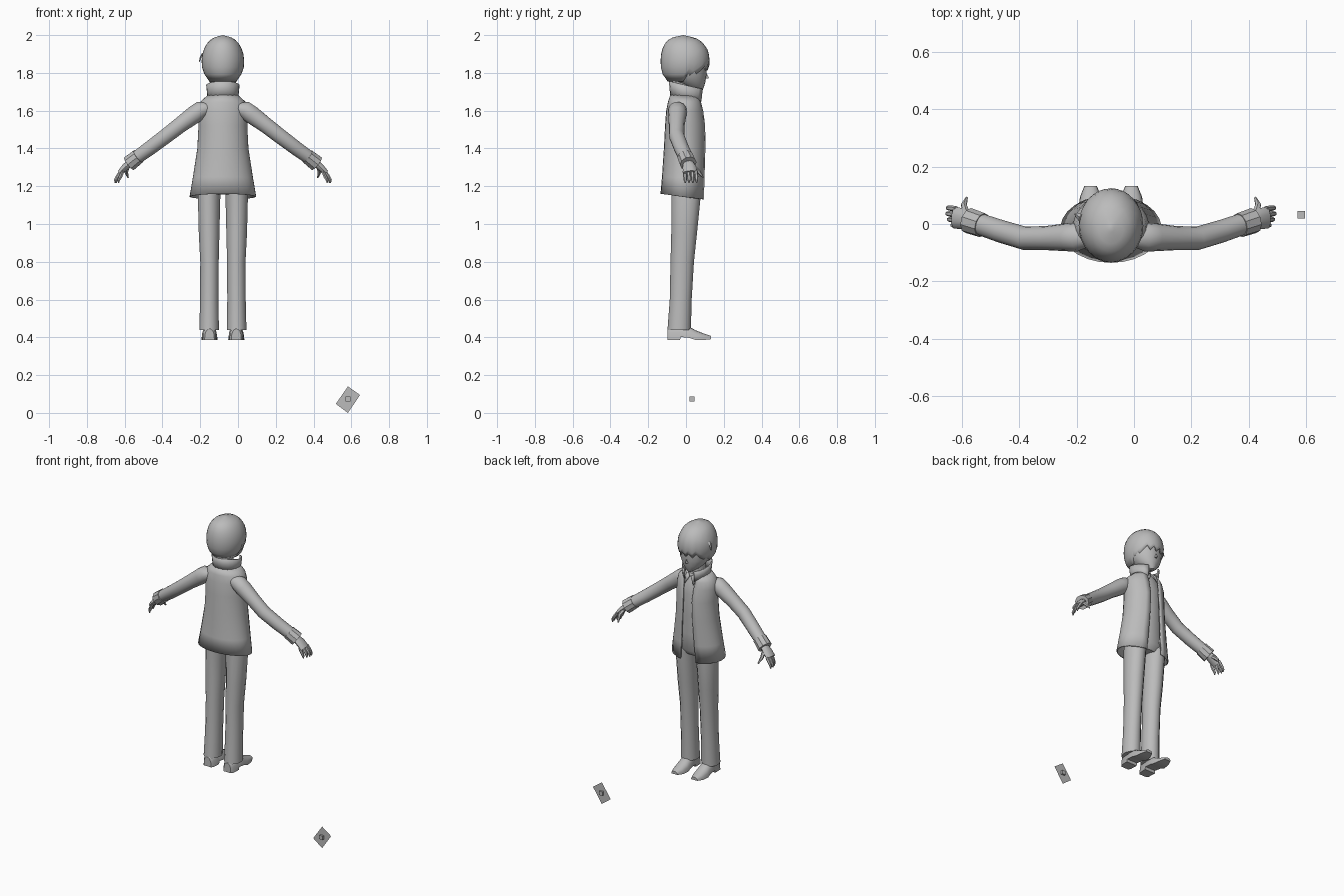
import bpy, bmesh, math
from mathutils import Vector

CX = -0.08  # figure's centre line
grey = bpy.data.materials.new("plain grey")
grey.diffuse_color = (0.5, 0.5, 0.5, 1)


def finish(name, bm, mirror=False, thick=0, x=CX, angle=40):
    bmesh.ops.remove_doubles(bm, verts=bm.verts, dist=1e-5)
    bmesh.ops.recalc_face_normals(bm, faces=bm.faces)
    me = bpy.data.meshes.new(name)
    bm.to_mesh(me)
    bm.free()
    me.materials.append(grey)
    ob = bpy.data.objects.new(name, me)
    ob.location.x = x
    bpy.context.collection.objects.link(ob)
    if thick:
        mod = ob.modifiers.new("thickness", 'SOLIDIFY')
        mod.thickness, mod.offset = thick, -1
    if mirror:
        ob.modifiers.new("mirror", 'MIRROR')
    bpy.ops.object.select_all(action='DESELECT')
    bpy.context.view_layer.objects.active = ob
    ob.select_set(True)
    bpy.ops.object.shade_smooth_by_angle(angle=math.radians(angle))
    return ob


def skin(bm, rings, closed=True, caps=True):
    """Bridge rows of points with quads."""
    rows = [[bm.verts.new(p) for p in r] for r in rings]
    n = len(rows[0])
    for a, b in zip(rows, rows[1:]):
        for i in range(n if closed else n - 1):
            j = (i + 1) % n
            bm.faces.new((a[i], a[j], b[j], b[i]))
    if caps:
        bm.faces.new(rows[0])
        bm.faces.new(rows[-1])


def loft(name, rings, n=16, **kw):
    """Closed body of elliptical rings: z, cx, cy, rx, ry."""
    bm = bmesh.new()
    skin(bm, [[(cx + rx * math.sin(k * math.tau / n), cy + ry * math.cos(k * math.tau / n), z)
               for k in range(n)] for z, cx, cy, rx, ry in rings])
    return finish(name, bm, **kw)


def tube(bm, pts, n=10):
    """Tube along a path: x, y, z, radius towards y, radius across."""
    P = [Vector(p[:3]) for p in pts]
    rings = []
    for i, p in enumerate(P):
        t = (P[min(i + 1, len(P) - 1)] - P[max(i - 1, 0)]).normalized()
        u = Vector((0, 1, 0))
        u = (u - t * u.dot(t)).normalized()
        v = t.cross(u)
        rings.append([p + u * pts[i][3] * math.cos(k * math.tau / n)
                      + v * pts[i][4] * math.sin(k * math.tau / n) for k in range(n)])
    skin(bm, rings)


def lerp_table(table, z):
    for a, b in zip(table, table[1:]):
        if b[0] <= z <= a[0]:
            f = (a[0] - z) / (a[0] - b[0])
            return [p + (q - p) * f for p, q in zip(a[1:], b[1:])]
    return table[-1][1:]


# Open jacket: z, cy, rx, ry, half opening angle, front dip
bm = bmesh.new()
rows = []
for z, cy, rx, ry, gap, dip in [(1.16, -0.017, 0.177, 0.118, 0.32, 0.03),
                                (1.25, -0.012, 0.160, 0.115, 0.30, 0.01),
                                (1.40, -0.005, 0.136, 0.112, 0.28, 0),
                                (1.52, -0.003, 0.130, 0.108, 0.25, 0),
                                (1.60, -0.005, 0.132, 0.100, 0.28, 0),
                                (1.645, -0.006, 0.122, 0.090, 0.35, 0),
                                (1.685, -0.005, 0.078, 0.078, 0.45, 0)]:
    row = []
    for k in range(25):
        a = gap + (math.tau - 2 * gap) * k / 24
        row.append((rx * math.sin(a), cy + ry * math.cos(a), z - dip * (1 + math.cos(a)) / 2))
    rows.append(row)
skin(bm, rows, closed=False, caps=False)
finish("jacket", bm, thick=0.008)

# Standing collar with pointed front corners
bm = bmesh.new()
rows = []
for t in (0, 0.5, 1):
    row = []
    for k in range(17):
        a = 0.42 + (math.tau - 0.84) * k / 16
        front = (1 + math.cos(a)) / 2
        r = 0.074 + 0.008 * t
        row.append((r * math.sin(a), -0.002 + (r + 0.012 * front) * math.cos(a),
                    1.672 - 0.025 * front + t * (0.085 - 0.018 * front)))
    rows.append(row)
skin(bm, rows, closed=False, caps=False)
finish("jacket_collar", bm, thick=0.007)

# Shirt and hips under the jacket
loft("shirt", [(1.155, 0, 0, 0.09, 0.06), (1.19, 0, 0, 0.122, 0.085), (1.30, 0, -0.002, 0.115, 0.088),
               (1.42, 0, 0, 0.108, 0.09), (1.56, 0, 0, 0.11, 0.088), (1.63, 0, 0, 0.10, 0.075),
               (1.68, 0, -0.005, 0.055, 0.055)], n=20)
loft("neck", [(1.66, 0, -0.012, 0.046, 0.046), (1.80, 0, -0.008, 0.044, 0.046)], n=12)

# Shirt collar leaves
bm = bmesh.new()
q = [bm.verts.new(p) for p in [(0.004, 0.072, 1.672), (0.03, 0.085, 1.625),
                               (0.052, 0.068, 1.665), (0.045, 0.04, 1.70)]]
bm.faces.new(q)
finish("shirt_collar", bm, mirror=True, thick=0.005)

# Trouser legs with hems
loft("trouser_legs", [(1.24, 0.062, 0, 0.055, 0.08), (1.15, 0.073, 0, 0.061, 0.078),
                      (0.95, 0.073, -0.010, 0.056, 0.068), (0.80, 0.071, -0.020, 0.050, 0.062),
                      (0.60, 0.072, -0.028, 0.050, 0.058), (0.44, 0.073, -0.036, 0.053, 0.062)],
     n=14, mirror=True)

# Shoes: y, half width, bottom, top
bm = bmesh.new()
rows = []
for y, w, zb, zt in [(-0.098, 0.026, 0.385, 0.445), (-0.085, 0.036, 0.385, 0.46),
                     (-0.032, 0.038, 0.385, 0.465), (-0.028, 0.038, 0.402, 0.465),
                     (0.02, 0.040, 0.397, 0.455), (0.05, 0.043, 0.386, 0.438),
                     (0.095, 0.037, 0.386, 0.420), (0.132, 0.022, 0.390, 0.408)]:
    rows.append([(0.071 + w * math.cos(k * math.pi / 8), y, zb + (zt - zb) * math.sin(k * math.pi / 8) ** 0.7)
                 for k in range(8)] + [(0.071 - w, y, zb)])
skin(bm, rows)
finish("shoes", bm, mirror=True)

# Sleeves and turned cuffs
bm = bmesh.new()
tube(bm, [(0.075, -0.042, 1.615, 0.035, 0.03), (0.118, -0.045, 1.603, 0.050, 0.048),
          (0.150, -0.046, 1.580, 0.049, 0.049), (0.225, -0.049, 1.525, 0.042, 0.043),
          (0.300, -0.050, 1.467, 0.041, 0.041), (0.385, -0.025, 1.403, 0.040, 0.039),
          (0.470, 0.004, 1.342, 0.038, 0.036)], n=14)
finish("sleeves", bm, mirror=True)
bm = bmesh.new()
tube(bm, [(0.448, -0.004, 1.358, 0.043, 0.041), (0.496, 0.012, 1.320, 0.045, 0.044)], n=10)
finish("cuffs", bm, mirror=True, angle=30)

# Hands: palm, four fingers, thumb
bm = bmesh.new()
tube(bm, [(0.485, 0.010, 1.328, 0.026, 0.020), (0.515, 0.018, 1.303, 0.036, 0.020),
          (0.545, 0.022, 1.272, 0.038, 0.015)])
for i in range(4):
    y, r = -0.008 + 0.020 * i, 0.010
    out = (-0.016, -0.004, 0.002, 0)[i]
    tube(bm, [(0.538 + out / 2, y, 1.280, r, r), (0.557 + out, y + 0.003, 1.252, r, r),
              (0.568 + out, y + 0.004, 1.232, r * 0.8, r * 0.8), (0.568 + out, y + 0.004, 1.217, 0.003, 0.003)], n=6)
tube(bm, [(0.505, 0.036, 1.305, 0.012, 0.014), (0.512, 0.066, 1.278, 0.011, 0.011),
          (0.502, 0.092, 1.245, 0.004, 0.004)], n=6)
finish("hands", bm, mirror=True)

# Face with nose
loft("face", [(1.705, 0, 0.068, 0.014, 0.018), (1.722, 0, 0.050, 0.040, 0.044), (1.75, 0, 0.028, 0.070, 0.074),
              (1.785, 0, 0.014, 0.090, 0.094), (1.83, 0, 0.008, 0.100, 0.102), (1.90, 0, 0, 0.098, 0.105),
              (1.95, 0, -0.005, 0.07, 0.08)], n=20)
bm = bmesh.new()
skin(bm, [[(-0.011, 0.098, 1.768), (0.011, 0.098, 1.768), (0, 0.103, 1.81)],
          [(-0.001, 0.121, 1.772), (0.001, 0.121, 1.772), (0, 0.121, 1.775)]])
finish("nose", bm)

# Hair shell: rounded crown, ragged fringe, longer sides and nape
profile = [(2.0, -0.015, 0, 0), (1.985, -0.015, 0.055, 0.068), (1.96, -0.010, 0.082, 0.100),
           (1.92, -0.006, 0.104, 0.122), (1.88, -0.005, 0.113, 0.130), (1.83, -0.005, 0.111, 0.128),
           (1.79, -0.010, 0.097, 0.113), (1.755, -0.015, 0.072, 0.082)]
N = 32
rows = []
for s in range(11):
    row = []
    for k in range(N):
        a = k * math.tau / N
        off = min(a, math.tau - a)
        if off < 0.8:
            low = 1.812 + (0.026 if k % 2 else 0)
        elif off < 1.5:
            low = 1.775 + (0.02 if k % 2 else 0)
        else:
            low = 1.755
        z = 2 - (2 - low) * (1 - math.cos(s / 10 * math.pi / 2))
        cy, rx, ry = lerp_table(profile, z)
        row.append((rx * math.sin(a), cy + ry * math.cos(a), z))
    rows.append(row)
bm = bmesh.new()
skin(bm, rows, caps=False)
finish("hair", bm, thick=0.008)

# Loose lock at the side of the head
bm = bmesh.new()
tube(bm, [(-0.105, 0.02, 1.90, 0.014, 0.008), (-0.118, 0.03, 1.88, 0.010, 0.005),
          (-0.126, 0.035, 1.858, 0.002, 0.002)], n=5)
finish("hair_lock", bm)

# Separate small cube with a flat tilted card through it
bm = bmesh.new()
bmesh.ops.create_cube(bm, size=0.025)
for v in bm.verts:
    v.co += Vector((0, 0.032, 0.073))
finish("small_cube", bm, x=0.582)
bm = bmesh.new()
bm.faces.new([bm.verts.new((x, 0.032, z)) for x, z in
              [(0, 0.14), (0.064, 0.095), (0, 0), (-0.064, 0.048)]])
finish("flat_card", bm, x=0.582)
